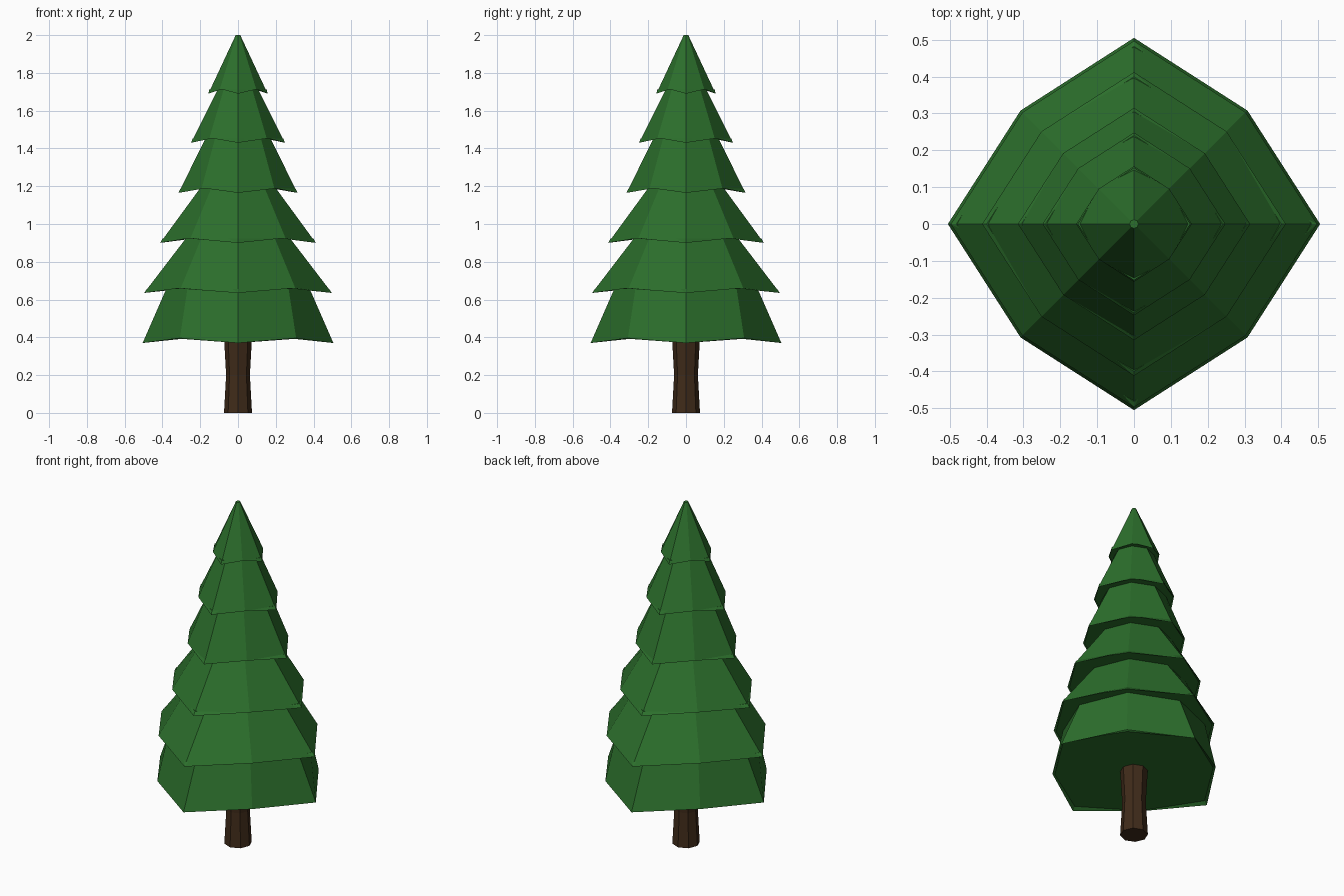
import bpy, bmesh
from math import sin, cos, pi

if "Cube" in bpy.data.objects:
    bpy.data.objects.remove(bpy.data.objects["Cube"])


def material(name, rgb):
    m = bpy.data.materials.new(name)
    m.diffuse_color = (*rgb, 1)
    m.use_nodes = True
    m.node_tree.nodes["Principled BSDF"].inputs["Base Color"].default_value = m.diffuse_color
    return m


def ring(bm, r, z, diag=1.0, lift=0.0, n=8):
    # octagon with a corner on each axis; odd corners can be pulled in and raised
    return [bm.verts.new((r * (diag if i % 2 else 1) * cos(2 * pi * i / n),
                          r * (diag if i % 2 else 1) * sin(2 * pi * i / n),
                          z + (lift if i % 2 else 0))) for i in range(n)]


def loft(name, ring_args, mat):
    # skin a stack of rings, bottom to top, and cap both ends
    bm = bmesh.new()
    rings = [ring(bm, *a) for a in ring_args]
    for a, b in zip(rings, rings[1:]):
        for i in range(len(a)):
            j = (i + 1) % len(a)
            bm.faces.new((a[i], a[j], b[j], b[i]))
    bm.faces.new(rings[0][::-1])
    bm.faces.new(rings[-1])
    bmesh.ops.recalc_face_normals(bm, faces=bm.faces)
    me = bpy.data.meshes.new(name)
    bm.to_mesh(me)
    bm.free()
    me.materials.append(mat)
    ob = bpy.data.objects.new(name, me)
    bpy.context.collection.objects.link(ob)
    return ob


green = material("needles", (0.025, 0.16, 0.025))
brown = material("bark", (0.05, 0.024, 0.01))

# Trunk with a slight waist
loft("trunk", [(0.074, 0), (0.063, 0.2), (0.074, 0.40)], brown)

# Foliage tiers: rim radius, rim height, top radius, top height
tiers = [
    (0.505, 0.37, 0.378, 0.660),
    (0.497, 0.635, 0.275, 0.925),
    (0.412, 0.90, 0.200, 1.190),
    (0.315, 1.165, 0.172, 1.452),
    (0.248, 1.43, 0.106, 1.715),
    (0.157, 1.69, 0.012, 2.0),
]
for k, (r0, z0, r1, z1) in enumerate(tiers, 1):
    loft(f"foliage_tier_{k}", [
        (r0 * 0.97, z0 + 0.022, 0.862),      # recessed underside
        (r0, z0, 0.862, 0.026),              # drooping rim
        (r1, z1),                            # top
    ], green)
